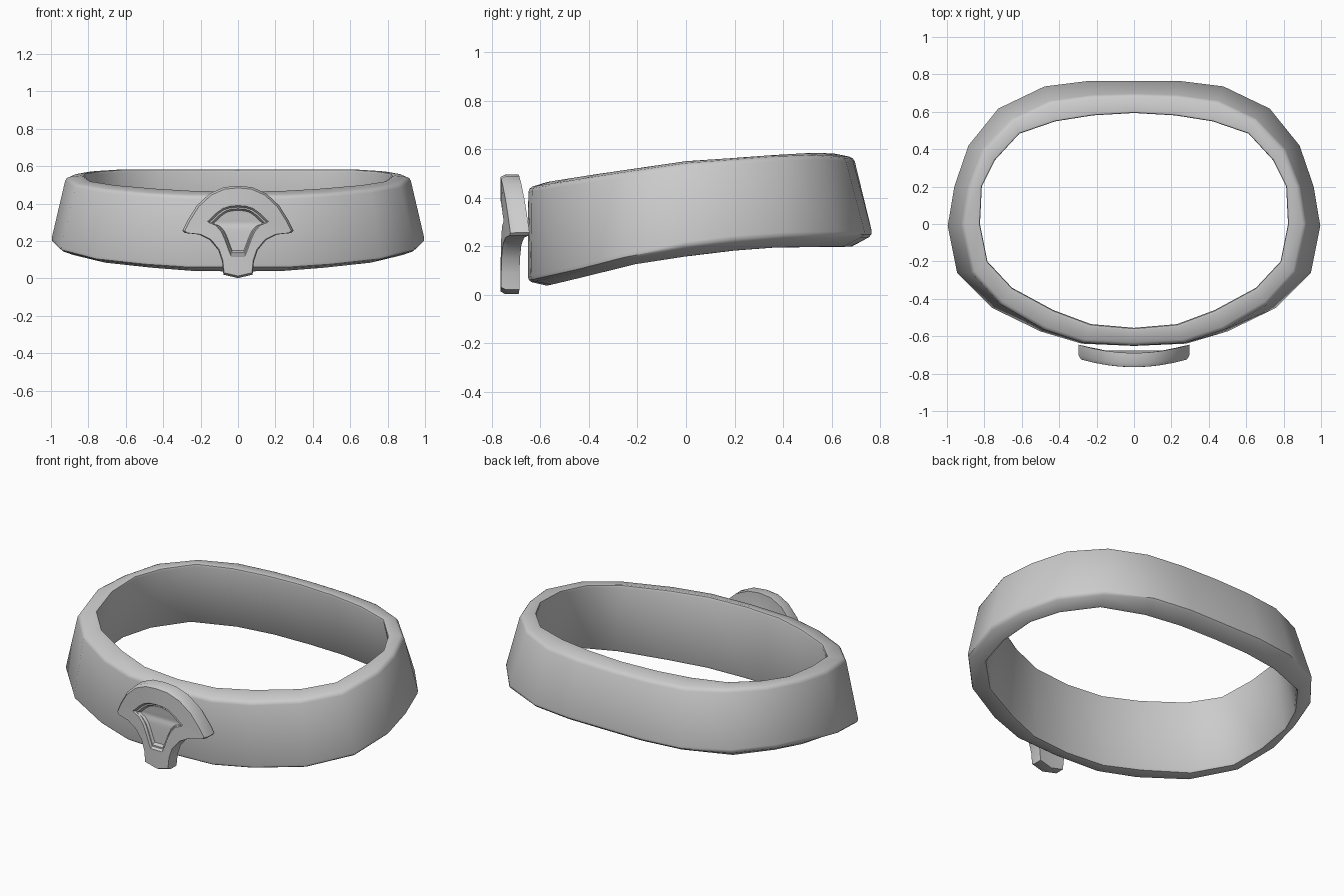
import bpy, bmesh

if "Cube" in bpy.data.objects:
    bpy.data.objects.remove(bpy.data.objects["Cube"])


def lerp_table(table, t):
    for (a, va), (b, vb) in zip(table, table[1:]):
        if t <= b:
            return va + (vb - va) * max(0, (t - a) / (b - a))
    return table[-1][1]


def mirror_loop(half):
    # half runs from x=0 to x=0 on the +x side; returns the full closed loop
    return half + [(-x, y) for x, y in half[-2:0:-1]]


def bridge(bm, a, b):
    n = len(a)
    for i in range(n):
        bm.faces.new((a[i], a[(i + 1) % n], b[(i + 1) % n], b[i]))


def cap(bm, ring):
    # strips running across the symmetry plane
    n = len(ring)
    for i in range(n // 2):
        quad = [ring[i], ring[i + 1], ring[-i - 1], ring[-i] if i else ring[0]]
        bm.faces.new(list(dict.fromkeys(quad)))


def finish(bm, name, width, segs, angle):
    bmesh.ops.recalc_face_normals(bm, faces=bm.faces[:])
    me = bpy.data.meshes.new(name)
    bm.to_mesh(me)
    bm.free()
    ob = bpy.data.objects.new(name, me)
    bpy.context.collection.objects.link(ob)
    bpy.ops.object.select_all(action='DESELECT')
    ob.select_set(True)
    bpy.context.view_layer.objects.active = ob
    if width:
        mod = ob.modifiers.new("soft_edges", 'BEVEL')
        mod.width, mod.segments = width, segs
        mod.limit_method, mod.angle_limit = 'ANGLE', 0.75
        bpy.ops.object.modifier_apply(modifier=mod.name)
    bpy.ops.object.shade_smooth_by_angle(angle=angle)
    return ob


# Belt band: flared oval ring, higher at the back
outer_bottom = [(0, .77), (.24, .77), (.48, .74), (.73, .62), (.89, .42), (.965, .2),
                (1, -.01), (.95, -.26), (.76, -.45), (.5, -.575), (.28, -.64), (0, -.652)]
outer_top = [(0, .692), (.23, .685), (.45, .655), (.65, .56), (.805, .4), (.885, .2),
             (.92, 0), (.865, -.26), (.71, -.43), (.48, -.565), (.27, -.635), (0, -.65)]
inner_top = [(0, .59), (.22, .577), (.42, .545), (.61, .48), (.74, .34), (.81, .2),
             (.82, 0), (.78, -.2), (.65, -.34), (.43, -.46), (.23, -.535), (0, -.555)]
inner_bottom = [(a[0] + c[0] - b[0], a[1] + c[1] - b[1])
                for a, b, c in zip(outer_bottom, outer_top, inner_top)]
z_ob = [(-.65, .055), (-.45, .10), (-.22, .16), (0, .20), (.2, .225), (.42, .24), (.77, .245)]
z_ot = [(-.65, .44), (-.34, .49), (0, .54), (.5, .577), (.69, .565)]
z_it = [(-.57, .467), (-.34, .503), (0, .552), (.5, .587), (.6, .585)]
z_ib = [(-.57, .03), (-.2, .12), (0, .15), (.3, .185), (.68, .19)]

bm = bmesh.new()
rings = [[bm.verts.new((x, y, lerp_table(zt, y))) for x, y in mirror_loop(half)]
         for half, zt in ((outer_bottom, z_ob), (outer_top, z_ot),
                          (inner_top, z_it), (inner_bottom, z_ib))]
for i in range(4):
    bridge(bm, rings[i], rings[(i + 1) % 4])
finish(bm, "belt_band", .018, 2, 0.6)

# Fan shaped buckle: curved plate with a recessed panel
fan = [(0, .495), (.075, .488), (.15, .455), (.22, .39), (.27, .31), (.297, .255),
       (.285, .243), (.21, .235), (.15, .205), (.105, .15), (.085, .09), (.078, .02), (0, .002)]
panel = [(0, .39), (.045, .386), (.08, .375), (.115, .35), (.145, .32), (.163, .305),
         (.155, .298), (.12, .285), (.09, .25), (.07, .205), (.052, .155), (.038, .12), (0, .12)]


def shrink(loop, k, cz):
    return [(x * k, cz + (z - cz) * k) for x, z in loop]


bm = bmesh.new()
layers = [(panel, -.69), (fan, -.69), (fan, -.745), (shrink(fan, .955, .25), -.765),
          (panel, -.765), (shrink(panel, .93, .26), -.752),
          (shrink(panel, .87, .26), -.752), (shrink(panel, .80, .26), -.735)]
rings = [[bm.verts.new((x, y + .045 * (x / .297) ** 2, z)) for x, z in mirror_loop(half)]
         for half, y in layers]
for a, b in zip(rings, rings[1:]):
    bridge(bm, a, b)
cap(bm, rings[0])
cap(bm, rings[-1])
finish(bm, "buckle", 0, 1, 0.6)
